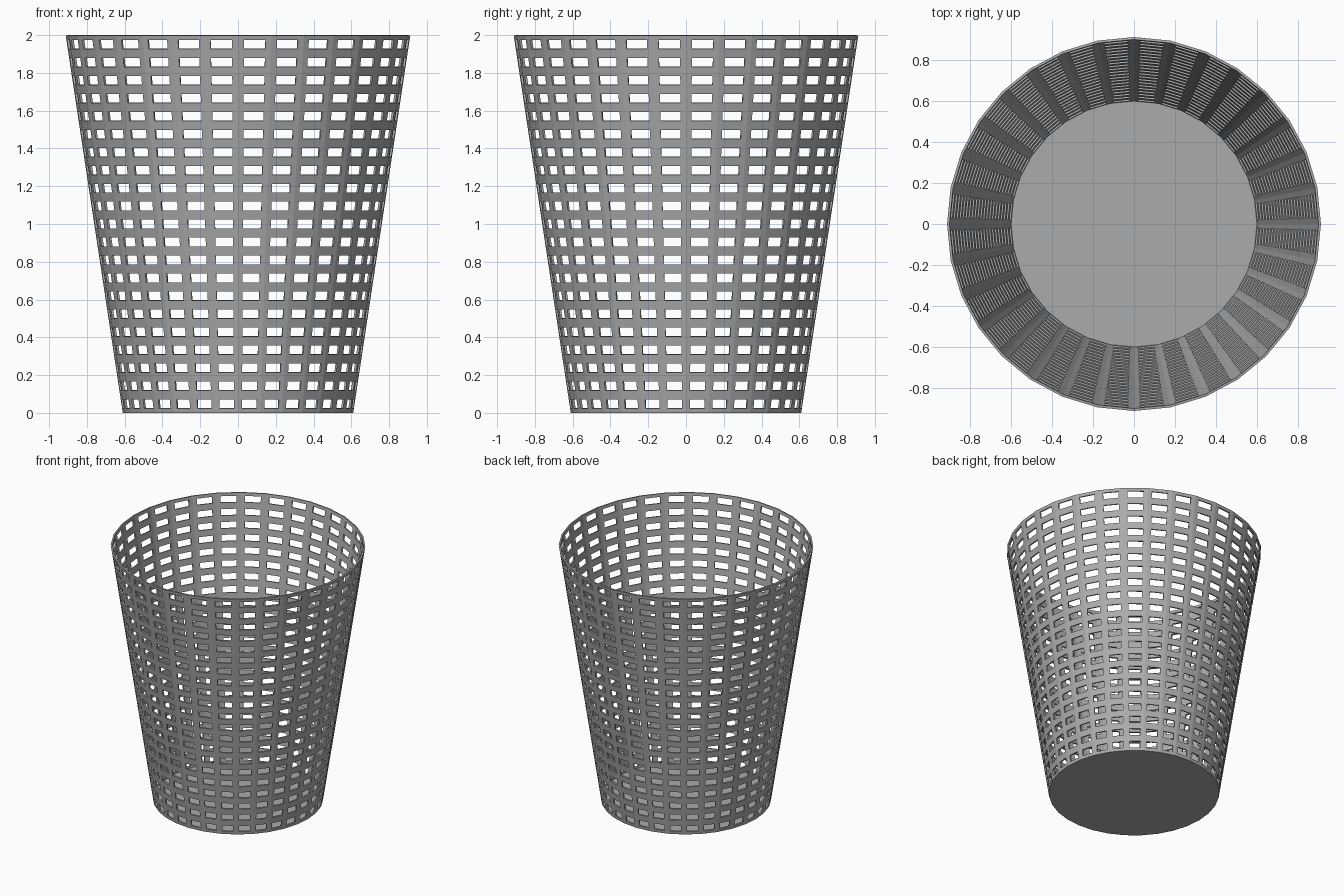
import bpy, bmesh, math

if "Cube" in bpy.data.objects:
    bpy.data.objects.remove(bpy.data.objects["Cube"])

SIDES, ROWS = 32, 21
R_BOTTOM, R_TOP, HEIGHT = 0.61, 0.912, 1.998
WALL = 0.012
INSET_U, INSET_V = 0.178, 0.25   # hole margins as a share of each cell

bm = bmesh.new()

# Tapered grid of rings
rings = []
for i in range(ROWS + 1):
    t = i / ROWS
    r = R_BOTTOM + (R_TOP - R_BOTTOM) * t
    rings.append([bm.verts.new((r * math.cos(2 * math.pi * j / SIDES),
                                r * math.sin(2 * math.pi * j / SIDES),
                                HEIGHT * t)) for j in range(SIDES)])

# Each cell is a frame of four faces around an open hole
for low, high in zip(rings, rings[1:]):
    for j in range(SIDES):
        k = (j + 1) % SIDES
        outer = [low[j], low[k], high[k], high[j]]
        a, b, c, d = [v.co for v in outer]

        def point(u, v):
            return bm.verts.new(a.lerp(b, u).lerp(d.lerp(c, u), v))

        u, v = INSET_U, INSET_V
        inner = [point(u, v), point(1 - u, v), point(1 - u, 1 - v), point(u, 1 - v)]
        for n in range(4):
            m = (n + 1) % 4
            bm.faces.new((outer[n], outer[m], inner[m], inner[n]))

# Solid floor closing the bottom ring
bm.faces.new(list(reversed(rings[0])))

mesh = bpy.data.meshes.new("basket")
bm.to_mesh(mesh)
bm.free()
basket = bpy.data.objects.new("waste_basket", mesh)
bpy.context.collection.objects.link(basket)

# Dark grey finish
grey = bpy.data.materials.new("dark_grey")
grey.diffuse_color = (0.41, 0.41, 0.41, 1)
grey.use_nodes = True
grey.node_tree.nodes["Principled BSDF"].inputs["Base Color"].default_value = grey.diffuse_color
mesh.materials.append(grey)

# Wall and floor thickness, grown inward
solid = basket.modifiers.new("thickness", 'SOLIDIFY')
solid.thickness = WALL
solid.offset = -1
solid.use_even_offset = True
